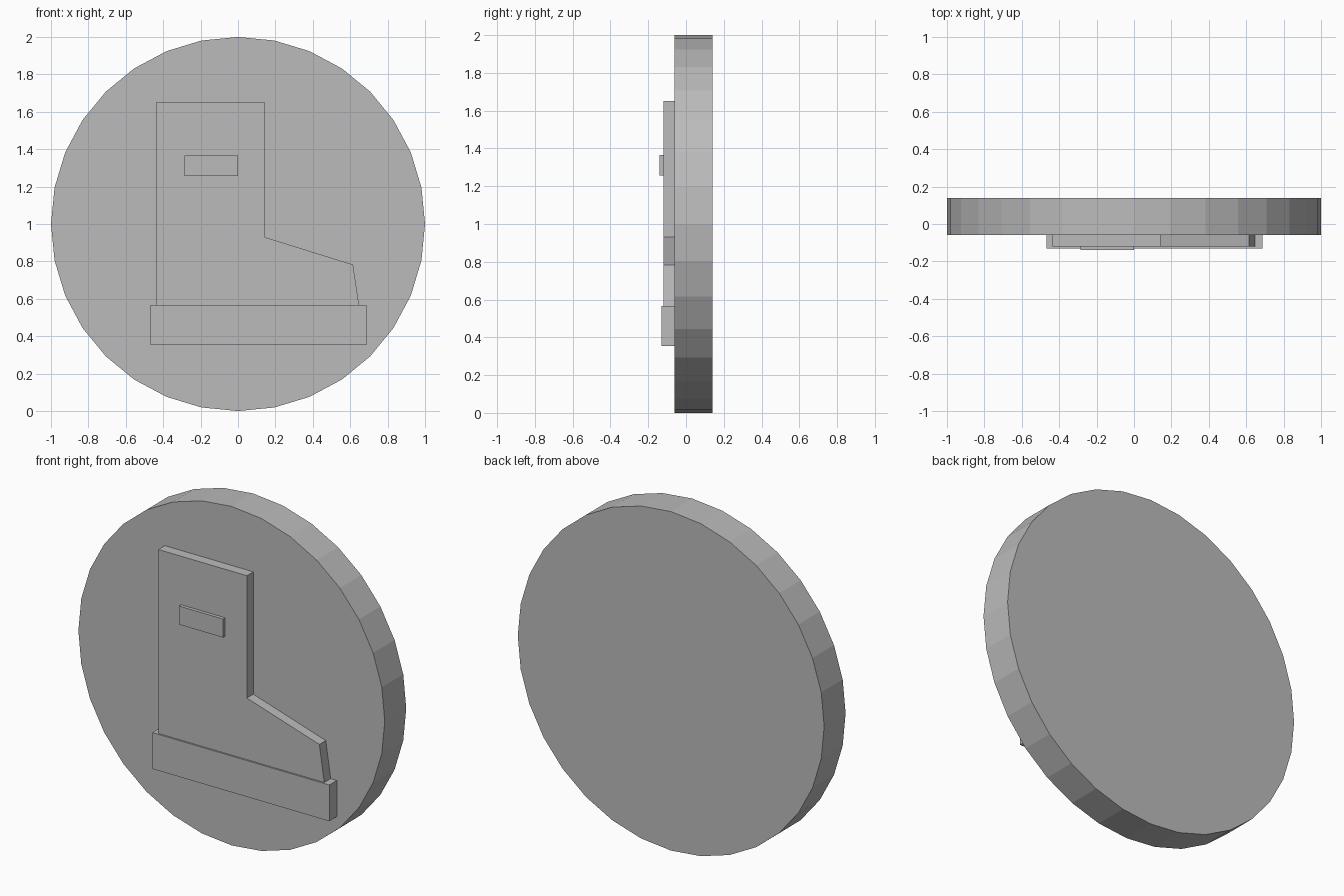
import bpy, bmesh, math

if "Cube" in bpy.data.objects:
    bpy.data.objects.remove(bpy.data.objects["Cube"])

grey = bpy.data.materials.new("plain grey")
grey.diffuse_color = (0.5, 0.5, 0.5, 1.0)
grey.use_nodes = True
grey.node_tree.nodes["Principled BSDF"].inputs["Base Color"].default_value = grey.diffuse_color


def slab(name, outline, front, back):
    """Extrude an x-z outline between two y positions."""
    bm = bmesh.new()
    face = bm.faces.new([bm.verts.new((x, front, z)) for x, z in outline])
    ext = bmesh.ops.extrude_face_region(bm, geom=[face], use_keep_orig=True)
    moved = [v for v in ext["geom"] if isinstance(v, bmesh.types.BMVert)]
    bmesh.ops.translate(bm, verts=moved, vec=(0, back - front, 0))
    bmesh.ops.recalc_face_normals(bm, faces=bm.faces)
    mesh = bpy.data.meshes.new(name)
    bm.to_mesh(mesh)
    bm.free()
    mesh.materials.append(grey)
    obj = bpy.data.objects.new(name, mesh)
    bpy.context.collection.objects.link(obj)
    return obj


def rect(x0, x1, z0, z1):
    return [(x0, z0), (x1, z0), (x1, z1), (x0, z1)]


DISC_FRONT, BOOT_FRONT = -0.06, -0.12

# Round backing disc with 32 flat sides
SIDES = 32
circle = [(math.sin(2 * math.pi * i / SIDES), 1 + math.cos(2 * math.pi * i / SIDES))
          for i in range(SIDES)]
slab("disc", circle, DISC_FRONT, 0.14)

# Raised boot: shaft, sloping instep and toe
boot = [(-0.436, 0.567), (0.647, 0.567), (0.615, 0.783),
        (0.142, 0.93), (0.142, 1.652), (-0.436, 1.652)]
slab("boot", boot, BOOT_FRONT, DISC_FRONT)

# Thicker sole and the small strap on the shaft
slab("sole", rect(-0.468, 0.687, 0.353, 0.567), -0.13, DISC_FRONT)
slab("strap", rect(-0.287, 0.0, 1.257, 1.366), -0.14, BOOT_FRONT)
